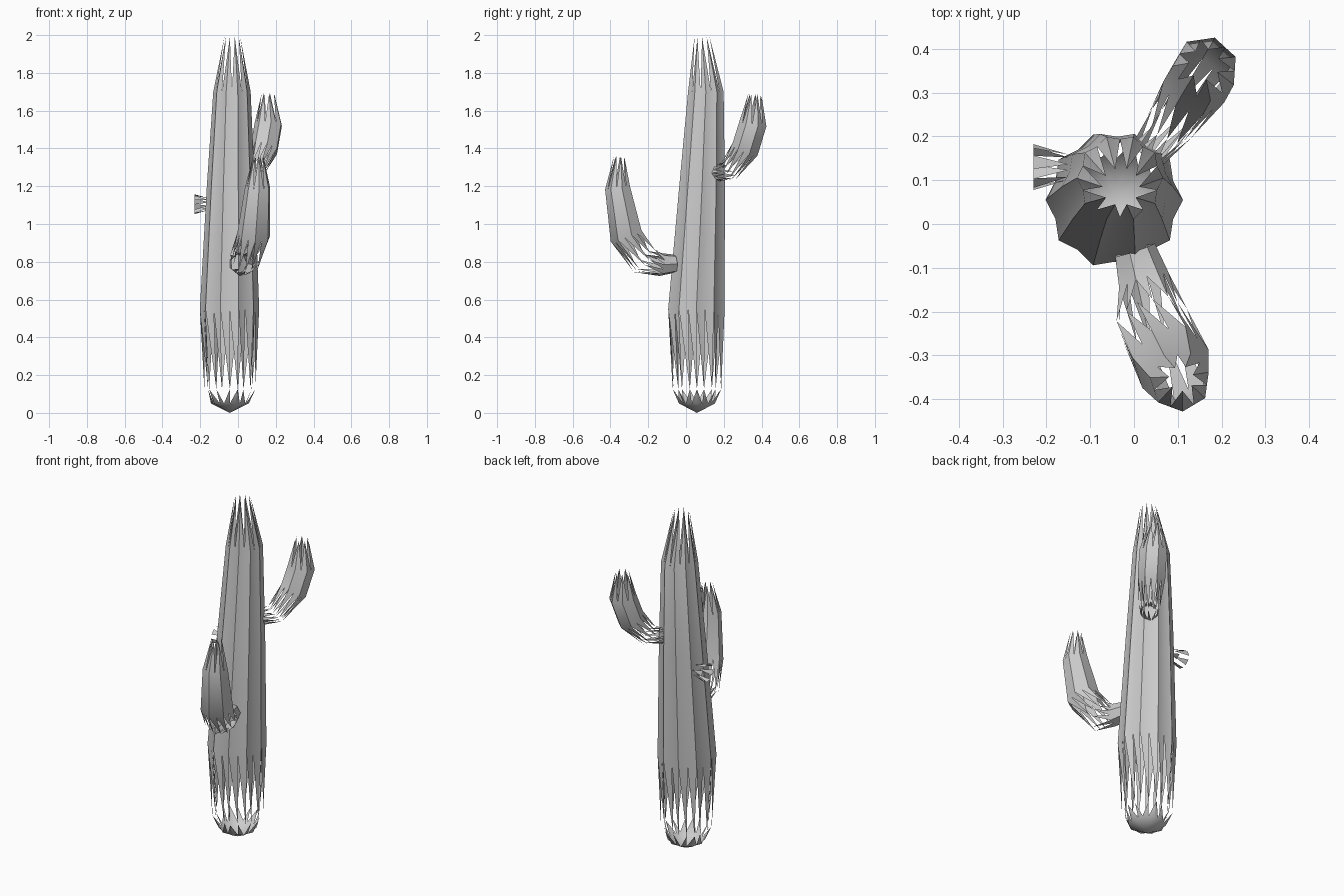
import bpy, math
from mathutils import Vector

if "Cube" in bpy.data.objects:
    bpy.data.objects.remove(bpy.data.objects["Cube"])


def ring(centre, axis, side, radius, ribs, depth):
    """Star-shaped ribbed cross-section across an axis."""
    t = axis.normalized()
    up = side.cross(t).normalized()
    pts = []
    for i in range(ribs * 2):
        a = math.pi * i / ribs
        r = radius if i % 2 == 0 else radius * depth
        pts.append(centre + (side * math.cos(a) + up * math.sin(a)) * r)
    return pts


def make(name, verts, faces):
    me = bpy.data.meshes.new(name)
    me.from_pydata([tuple(v) for v in verts], [], faces)
    ob = bpy.data.objects.new(name, me)
    bpy.context.collection.objects.link(ob)
    bpy.ops.object.select_all(action='DESELECT')
    ob.select_set(True)
    bpy.context.view_layer.objects.active = ob
    bpy.ops.object.shade_smooth_by_angle(angle=math.radians(40))
    return ob


def ribbed_tube(name, path, modes, side, ribs, depth, axis=None, pole=None):
    """Loft rings; each band is solid, or torn into spikes or petals."""
    n = ribs * 2
    pts = [Vector(p[:3]) for p in path]
    verts, faces = [], []
    for k, p in enumerate(path):
        t = axis or pts[min(k + 1, len(pts) - 1)] - pts[max(k - 1, 0)]
        verts += ring(pts[k], t, side, p[3], ribs, depth)
    for k, mode in enumerate(modes):
        a, b = k * n, (k + 1) * n
        for i in range(n):
            j = (i + 1) % n
            h = (i - 1) % n
            if mode == 'solid':
                faces.append((a + i, a + j, b + j, b + i))
            elif mode == 'spikes_up':
                faces.append((a + i, a + j, b + (i if i % 4 < 2 else j)))
            elif mode == 'spikes_down':
                faces.append((b + j, b + i, a + i))
            elif mode == 'petals' and i % 2 == 0:
                faces.append((a + h, a + i, b + i))
                faces.append((a + i, a + j, b + i))
    if pole:
        verts.append(Vector(pole))
        faces += [((i + 1) % n, i, len(verts) - 1) for i in range(n)]
    return make(name, verts, faces)


# Trunk: bowl base, torn lower band, tapering body, open petal crown
Z = Vector((0, 0, 1))
ribbed_tube("trunk",
            [(-0.043, 0.058, 0.05, 0.10),
             (-0.043, 0.058, 0.125, 0.135),
             (-0.045, 0.055, 0.55, 0.157),
             (-0.038, 0.085, 1.20, 0.127),
             (-0.032, 0.105, 1.70, 0.099),
             (-0.030, 0.085, 1.99, 0.042)],
            ['spikes_up', 'spikes_down', 'solid', 'solid', 'petals'],
            Vector((1, 0, 0)), 10, 0.9, axis=Z, pole=(-0.043, 0.058, 0.0))

# Front arm
ribbed_tube("front_arm",
            [(0.0, -0.06, 0.79, 0.05),
             (0.02, -0.13, 0.785, 0.062),
             (0.04, -0.22, 0.81, 0.085),
             (0.085, -0.315, 0.94, 0.09),
             (0.105, -0.36, 1.19, 0.069),
             (0.108, -0.353, 1.36, 0.028)],
            ['solid', 'spikes_up', 'spikes_down', 'solid', 'petals'],
            Vector((0.95, 0.31, 0)).normalized(), 7, 0.9)

# Back arm
ribbed_tube("back_arm",
            [(0.03, 0.16, 1.27, 0.045),
             (0.08, 0.225, 1.28, 0.058),
             (0.14, 0.315, 1.40, 0.076),
             (0.163, 0.355, 1.53, 0.075),
             (0.16, 0.365, 1.69, 0.035)],
            ['spikes_up', 'spikes_down', 'solid', 'petals'],
            Vector((0.87, -0.5, 0)).normalized(), 7, 0.9)

# Broken bud on the left side: a ring of small thorn-like shards
verts, faces = [], []
c = Vector((-0.15, 0.13, 1.105))
for i in range(6):
    a = math.tau * i / 6 + 0.3
    d = Vector((0, math.cos(a), math.sin(a)))
    s = Vector((0, -math.sin(a), math.cos(a)))
    out = c + d * 0.05 + Vector((-0.08, 0, 0))
    k = len(verts)
    verts += [c + d * 0.03, out + s * 0.016, out - s * 0.016]
    faces.append((k, k + 1, k + 2))
make("broken_bud", verts, faces)
